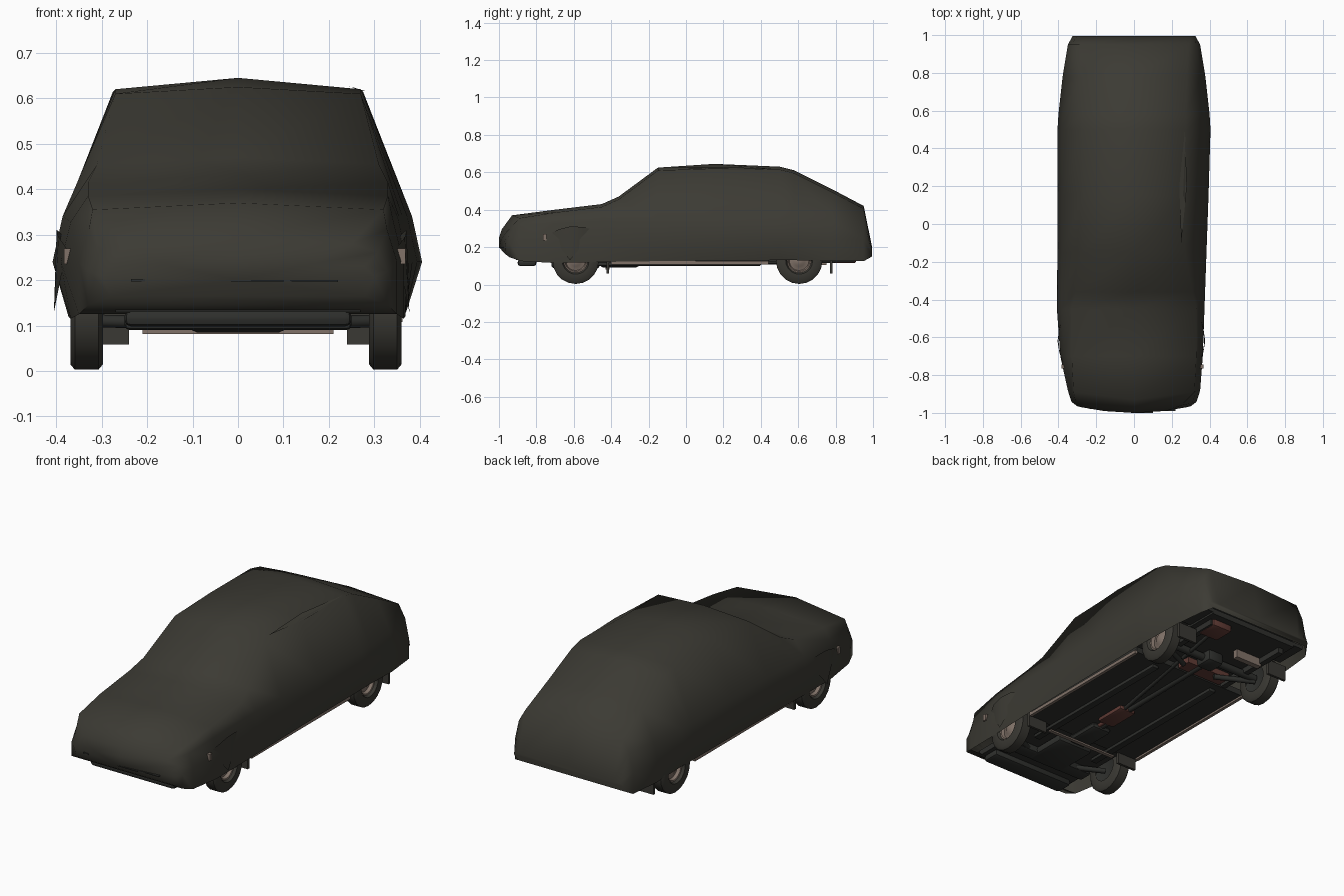
import bpy, bmesh, math
from mathutils import Vector

old = bpy.data.objects.get("Cube")
if old:
    bpy.data.objects.remove(old, do_unlink=True)


def material(name, r, g, b):
    m = bpy.data.materials.new(name)
    m.use_nodes = True
    m.diffuse_color = (r, g, b, 1)
    m.node_tree.nodes["Principled BSDF"].inputs["Base Color"].default_value = (r, g, b, 1)
    return m


CLOTH = material("dark olive cloth", .045, .043, .034)
RUBBER = material("tyre rubber", .042, .04, .033)
CHASSIS = material("dark chassis", .028, .029, .026)
METAL = material("dull pinkish metal", .22, .17, .14)
RUST = material("red brown metal", .12, .045, .036)


def finish(name, bm, mat, angle=None):
    bmesh.ops.recalc_face_normals(bm, faces=bm.faces)
    mesh = bpy.data.meshes.new(name)
    bm.to_mesh(mesh)
    bm.free()
    ob = bpy.data.objects.new(name, mesh)
    bpy.context.collection.objects.link(ob)
    mesh.materials.append(mat)
    if angle:
        bpy.ops.object.select_all(action='DESELECT')
        ob.select_set(True)
        bpy.context.view_layer.objects.active = ob
        bpy.ops.object.shade_smooth_by_angle(angle=math.radians(angle))
    return ob


def box(name, mat, x, y, z, bevel=0):
    """Box from (low, high) ranges on each axis."""
    bm = bmesh.new()
    bmesh.ops.create_cube(bm, size=1)
    for v in bm.verts:
        v.co = Vector([(r[0] + r[1]) / 2 + c * (r[1] - r[0]) for c, r in zip(v.co, (x, y, z))])
    if bevel:
        bmesh.ops.bevel(bm, geom=bm.edges[:], offset=bevel, segments=2, affect='EDGES', profile=.5)
    return finish(name, bm, mat, 40 if bevel else None)


def rod(name, mat, a, b, r):
    """Round bar between two points."""
    a, b = Vector(a), Vector(b)
    bm = bmesh.new()
    bmesh.ops.create_cone(bm, cap_ends=True, segments=10, radius1=r, radius2=r, depth=(b - a).length)
    rot = (b - a).to_track_quat('Z', 'Y')
    for v in bm.verts:
        v.co = rot @ v.co + (a + b) / 2
    return finish(name, bm, mat, 40)


# Draped cover: y, belt half width, roof half width, centre height, hem height
STATIONS = [
    (-1, .30, .16, .25, .165), (-.985, .33, .25, .295, .145), (-.93, .35, .32, .37, .125),
    (-.7, .39, .33, .40, .115), (-.45, .408, .33, .43, .12), (-.36, .408, .31, .47, .122),
    (-.15, .405, .27, .625, .125), (.15, .405, .27, .645, .128), (.5, .405, .275, .63, .13),
    (.58, .40, .275, .61, .13), (.78, .378, .28, .51, .125), (.95, .35, .29, .42, .125),
    (.995, .325, .26, .20, .15)]


def half_width(y, w, side):
    """The left side hangs tighter around the front wing."""
    return min(w, .357 + .05 * (y + .9) / 1.4) if side > 0 else w


def half_section(station, side):
    y, w, roof, top, hem = station
    w = half_width(y, w, side)
    belt = min(.24, (hem + top) / 2)
    shoulder = min(.34, belt + .55 * (top - belt))
    drop = .025 if top > .64 else .015
    pts = [(max(w - .035, min(w, .368)), hem), (w, belt), (w - .022, shoulder),
           (min(roof, w - .03), top - drop)]
    if station is STATIONS[0] or station is STATIONS[-1]:
        pts[0] = (w - .02, hem)
    bend = .045 if y < -.92 else 0
    return [Vector((side * x, y + bend * (x / .34) ** 2, z)) for x, z in pts]


bm = bmesh.new()
rings = []
for s in STATIONS:
    coords = half_section(s, -1) + [Vector((0, s[0], s[3]))] + half_section(s, 1)[::-1]
    rings.append([bm.verts.new(c) for c in coords])
for a, b in zip(rings, rings[1:]):
    for i in range(len(a) - 1):
        bm.faces.new((a[i], a[i + 1], b[i + 1], b[i]))
# Cloth tucked under the nose, domed nose tip, flat tail
for a, b in zip(rings[:2], rings[1:3]):
    bm.faces.new((a[0], b[0], b[-1], a[-1]))
tip = bm.verts.new((0, -1, .2))
for a, b in zip(rings[0], rings[0][1:] + rings[0][:1]):
    bm.faces.new((a, b, tip))
bm.faces.new(rings[-1])
finish("cover", bm, CLOTH, 75)

# Loose edge of cloth along the left side of the roof
bm = bmesh.new()
bm.faces.new([bm.verts.new(p) for p in
              ((.25, -.1, .625), (.28, .2, .616), (.27, .5, .616), (.24, .2, .629))])
finish("roof_flap", bm, CLOTH)

# Gathered cloth pulled out around each front wheel
for side, label in ((1, "left"), (-1, "right")):
    bm = bmesh.new()
    x = half_width(-.62, .395, side)
    top = [bm.verts.new((side * (x + d), y, z)) for d, y, z in
           ((-.018, -.73, .27), (0, -.68, .295), (.004, -.62, .31), (0, -.55, .308), (-.018, -.49, .29))]
    low = bm.verts.new((side * (x + .01), -.62, .13))
    for a, b in zip(top, top[1:]):
        bm.faces.new((a, b, low))
    finish(label + "_cloth_fold", bm, CLOTH, 60)
    edge = half_width(-.76, .383, side) + (.006 if side > 0 else 0)
    box(label + "_lamp_edge", METAL, sorted((side * (edge - .03), side * edge)),
        (-.765, -.745), (.235, .27))

# Openings pinched into the nose
box("nose_slit_inner", CHASSIS, (-.015, .1), (-1.0, -.97), (.196, .2))
box("nose_slit_outer", CHASSIS, (.1, .22), (-.99, -.96), (.196, .2))
box("nose_slit_short", CHASSIS, (-.235, -.205), (-.979, -.96), (.197, .203))


# Wheels: lathed tyre profile with a dished rim
def lathe(name, mat, profile, cx, y, side):
    bm = bmesh.new()
    loops = []
    for k in range(20):
        t = math.tau * k / 20
        loops.append([bm.verts.new((cx + side * x, y + r * math.cos(t), .127 + r * math.sin(t)))
                      for x, r in profile])
    for a, b in zip(loops, loops[1:] + loops[:1]):
        for i in range(len(profile) - 1):
            bm.faces.new((a[i], a[i + 1], b[i + 1], b[i]))
    bmesh.ops.remove_doubles(bm, verts=bm.verts, dist=.0005)
    finish(name, bm, mat, 45)


TYRE = [(-.036, .07), (-.036, .112), (-.026, .124), (.026, .124), (.036, .112), (.036, .072), (.022, .064)]
RIM = [(.022, .064), (.02, .058), (.004, .052), (.01, .03), (.018, .02), (.018, 0)]
HUB = [(-.03, .075), (-.02, .05), (-.02, 0)]
for end, y in (("front", -.59), ("rear", .605)):
    for side, label in ((1, "left"), (-1, "right")):
        cx = side * (.324 if side > 0 else .333)
        name = end + "_" + label
        lathe(name + "_tyre", RUBBER, TYRE, cx, y, side)
        lathe(name + "_rim", METAL, RIM, cx, y, side)
        lathe(name + "_brake_hub", CHASSIS, HUB, cx, y, side)
        # Mud flap behind the wheel
        back = y + .165
        box(name + "_mud_flap", RUBBER, sorted((side * .24, side * .355)),
            (back, back + .014), (.058, .14))
        # Suspension arm
        rod(name + "_arm", CHASSIS, (side * .3, y, .11), (side * .1, y - .09, .105), .014)

# Floor pan, wheel well roofs and sills
box("floor_middle", CHASSIS, (-.35, .35), (-.42, .44), (.118, .15))
box("floor_front", CHASSIS, (-.27, .27), (-.91, -.42), (.13, .16))
box("floor_rear", CHASSIS, (-.27, .27), (.44, .95), (.15, .17))
box("wheel_well_roof", CHASSIS, (-.33, .33), (-.85, .92), (.24, .25))
box("front_apron", CHASSIS, (-.25, .25), (-.9, -.8), (.098, .135), .015)
box("rear_apron", CHASSIS, (-.33, .33), (.77, .95), (.16, .18))
for side, label in ((1, "left"), (-1, "right")):
    box(label + "_sill", METAL, sorted((side * .345, side * .362)), (-.4, .44), (.108, .126))
    box(label + "_floor_rail", CHASSIS, sorted((side * .17, side * .21)), (-.55, .4), (.1, .12), .006)
    box(label + "_rear_rail", CHASSIS, sorted((side * .21, side * .24)), (.4, .9), (.12, .16))

# Mechanical parts underneath
box("front_subframe", CHASSIS, (-.25, .25), (-.72, -.64), (.09, .13), .012)
box("engine_sump", CHASSIS, (-.11, .11), (-.72, -.46), (.085, .13), .02)
box("gearbox", CHASSIS, (-.06, .06), (-.46, -.25), (.09, .13), .02)
rod("drive_shaft", CHASSIS, (0, -.25, .115), (0, .6, .125), .016)
rod("rear_axle", CHASSIS, (-.3, .605, .127), (.3, .605, .127), .02)
box("differential", CHASSIS, (-.05, .05), (.55, .66), (.09, .16), .02)
box("middle_silencer", RUST, (-.035, .065), (-.21, -.03), (.098, .125), .01)
rod("front_exhaust_pipe", RUST, (.02, -.45, .112), (.02, -.2, .112), .01)
rod("rear_exhaust_pipe", CHASSIS, (.03, -.04, .112), (.17, .8, .125), .01)
box("rear_silencer", RUST, (.11, .23), (.79, .91), (.115, .16), .01)
box("fuel_tank_plate", RUST, (-.19, .08), (.45, .53), (.118, .16))
box("rear_cross_bar", METAL, (-.22, -.06), (.72, .75), (.105, .15))
box("front_cross_bar", METAL, (-.21, .21), (-.43, -.41), (.081, .09))
